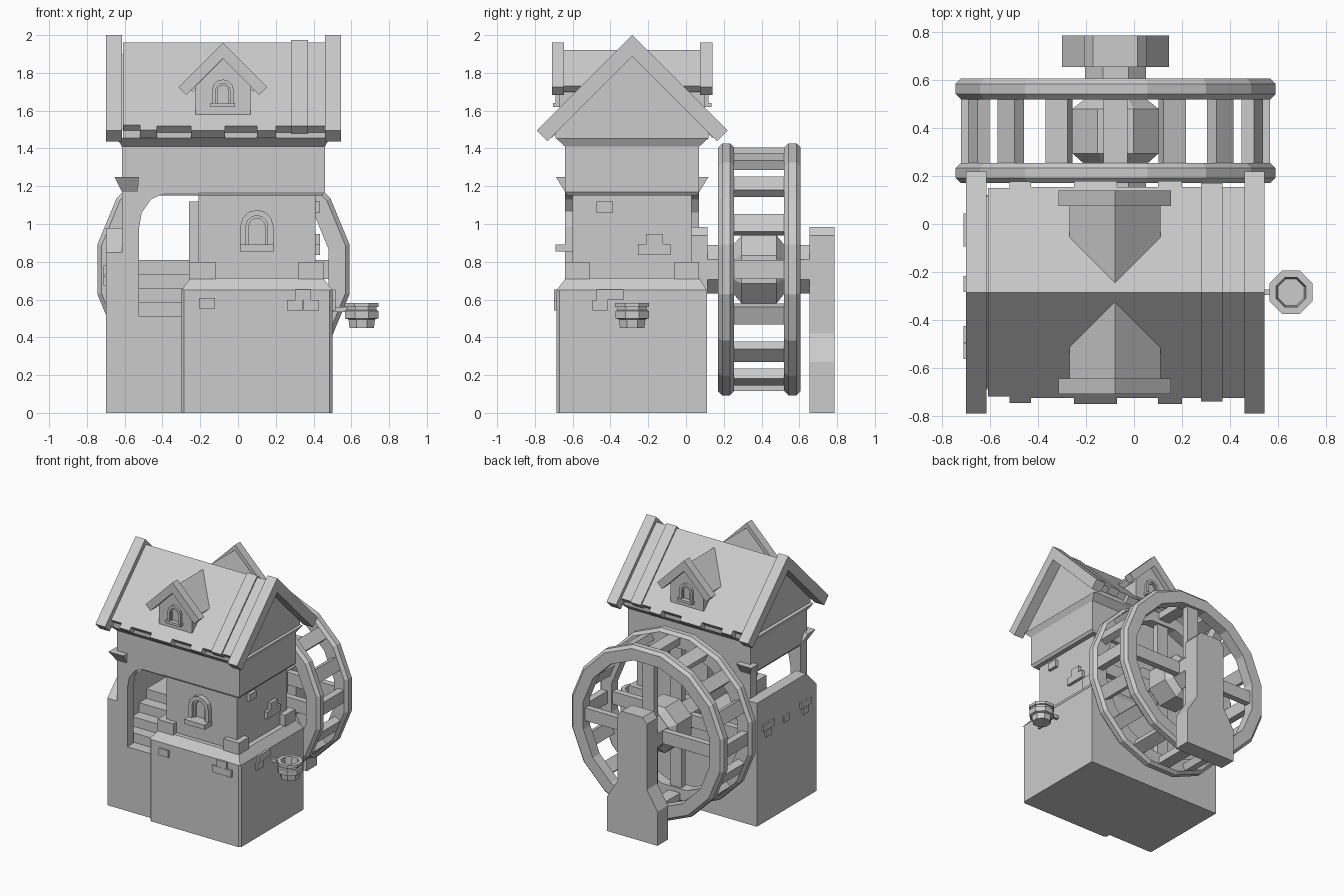
import bpy, bmesh
from math import pi, cos, sin

if "Cube" in bpy.data.objects:
    bpy.data.objects.remove(bpy.data.objects["Cube"])

AX = {'x': lambda u, v, w: (w, u, v), 'y': lambda u, v, w: (u, w, v), 'z': lambda u, v, w: (u, v, w)}


def finish(name, bm, bevel=0):
    bmesh.ops.recalc_face_normals(bm, faces=bm.faces[:])
    me = bpy.data.meshes.new(name)
    bm.to_mesh(me)
    bm.free()
    ob = bpy.data.objects.new(name, me)
    bpy.context.collection.objects.link(ob)
    if bevel:
        m = ob.modifiers.new("bevel", 'BEVEL')
        m.width, m.segments = bevel, 1
    return ob


def prism(name, pts, axis, a, b, bevel=0):
    """Extrude a 2D outline along an axis."""
    bm = bmesh.new()
    lo, hi = [[bm.verts.new(AX[axis](u, v, w)) for u, v in pts] for w in (a, b)]
    bm.faces.new(lo)
    bm.faces.new(hi)
    n = len(pts)
    for i in range(n):
        j = (i + 1) % n
        bm.faces.new((lo[i], lo[j], hi[j], hi[i]))
    return finish(name, bm, bevel)


def box(name, x0, x1, y0, y1, z0, z1, bevel=0):
    return prism(name, [(x0, y0), (x1, y0), (x1, y1), (x0, y1)], 'z', z0, z1, bevel)


def taper(name, lower, z0, upper, z1):
    """Box whose top and bottom rectangles (x0,x1,y0,y1) differ."""
    bm = bmesh.new()
    a, b = [[bm.verts.new((r[i], r[j], z)) for i, j in ((0, 2), (1, 2), (1, 3), (0, 3))]
            for r, z in ((lower, z0), (upper, z1))]
    bm.faces.new(a)
    bm.faces.new(b)
    for i in range(4):
        j = (i + 1) % 4
        bm.faces.new((a[i], a[j], b[j], b[i]))
    return finish(name, bm)


def revolve(name, prof, n, axis, cu, cv, ring=False):
    """Revolve (apothem, position) points with n flat sides; ring closes the profile."""
    bm = bmesh.new()
    k = 1 / cos(pi / n)
    loops = [[bm.verts.new(AX[axis](cu + r * k * cos(2 * pi * (i + .5) / n),
                                    cv + r * k * sin(2 * pi * (i + .5) / n), w)) for i in range(n)]
             for r, w in prof]
    pairs = list(zip(loops, loops[1:])) + ([(loops[-1], loops[0])] if ring else [])
    for p, q in pairs:
        for i in range(n):
            j = (i + 1) % n
            bm.faces.new((p[i], p[j], q[j], q[i]))
    if not ring:
        bm.faces.new(loops[0])
        bm.faces.new(loops[-1])
    return finish(name, bm)


def chevron(name, c, apex, half, t, axis, a, b):
    """45 degree pitched roof section."""
    prism(name, [(c, apex), (c + half, apex - half), (c + half - t, apex - half - t), (c, apex - 2 * t),
                 (c - half + t, apex - half - t), (c - half, apex - half)], axis, a, b)


def arch_pts(cx, z0, w, h):
    r = w / 2
    return [(cx + r, z0)] + [(cx + r * cos(pi * i / 6), z0 + h - r + r * sin(pi * i / 6))
                             for i in range(7)] + [(cx - r, z0)]


def window(name, cx, z0, w, h, t, y0, y1):
    prism(name + "_frame", arch_pts(cx, z0, w, h) + arch_pts(cx, z0, w - 2 * t, h - t)[::-1], 'y', y0, y1)
    prism(name + "_inner_frame", arch_pts(cx, z0, w - 2 * t, h - t)
          + arch_pts(cx, z0, w - 3 * t, h - 1.5 * t)[::-1], 'y', y0 + (y1 - y0) * .4, y1)


YC = -0.285          # ridge line

# Stone base with chamfered top
prism("stone_base", [(-.285, -.685), (.485, -.685), (.5, -.67), (.5, .11), (-.3, .11), (-.3, -.67)], 'z', 0, .65)
taper("base_chamfer", (-.3, .5, -.685, .11), .65, (-.25, .45, -.635, .07), .715)

# Tower, corner stones and timber band
box("tower", -.21, .41, -.6, .03, .7, 1.17)
for x0, x1 in ((-.26, -.12), (.32, .455)):
    for y0, y1 in ((-.64, -.51), (-.06, .07)):
        box("corner_stone", x0, x1, y0, y1, .68, .8)
box("tower_side_pilaster", -.26, -.2, -.33, -.2, .8, 1.12)
taper("band_underside", (-.6, .445, -.63, .06), 1.15, (-.615, .46, -.64, .07), 1.17)
box("timber_band", -.615, .46, -.64, .07, 1.17, 1.41)
taper("eaves_moulding", (-.615, .46, -.64, .07), 1.41, (-.64, .485, -.69, .12), 1.455)
box("attic_floor", -.61, .46, -.69, .12, 1.455, 1.52)

# Stair porch: lower block, steps, side wall
box("porch_base", -.61, -.26, -.64, .11, 0, .51)
for i, y in enumerate((-.55, -.46, -.37, -.28)):
    box("stair_step", -.61, -.2, y, .11, .5, .585 + i * .075)
prism("porch_side_wall", [(-.64, 0), (-.64, .85), (-.51, .98), (.11, .98), (.11, 0)], 'x', -.7, -.61)

# Arched porch frames front and back, with corbels on the posts
frame = [(-.615, .4), (-.525, .4), (-.525, .97), (-.51, 1.06), (-.46, 1.13), (-.39, 1.165),
         (-.21, 1.165), (-.21, 1.2), (-.615, 1.2)]
for y0, y1 in ((-.64, -.56), (-.01, .07)):
    prism("porch_arch", frame, 'y', y0, y1)
    out = -.69 if y0 < -.3 else .12
    ys = sorted((out, (y0 + y1) / 2))
    taper("corbel", (-.615, -.53, y0, y1), 1.17, (-.655, -.525, ys[0], ys[1]), 1.25)

# Roof: ragged slabs, gable trims, gable walls, raised plank
slabs = [(-.61, -.52, .435), (-.52, -.43, .462), (-.43, -.25, .44), (-.25, -.07, .465),
         (-.07, .1, .44), (.1, .2, .465), (.2, .46, .44)]
for x0, x1, half in slabs:
    chevron("roof_slab", YC, 1.96, half, .04, 'x', x0, x1)
chevron("roof_plank", YC, 1.975, .455, .04, 'x', .28, .37)
for x0, x1 in ((-.7, -.615), (.46, .545)):
    chevron("gable_trim", YC, 2.0, .505, .057, 'x', x0, x1)
prism("gable_wall", [(YC - .4, 1.5), (YC + .4, 1.5), (YC, 1.9)], 'x', -.615, .46)

# Dormers, front and back
for s in (-1, 1):
    Y = lambda d: YC + s * d
    prism("dormer_wall", [(-.225, 1.58), (.065, 1.58), (.065, 1.73), (-.08, 1.875), (-.225, 1.73)],
          'y', Y(.385), Y(.1))
    chevron("dormer_trim", -.08, 1.96, .235, .042, 'y', Y(.425), Y(.36))
    chevron("dormer_roof", -.08, 1.92, .19, .03, 'y', Y(.36), Y(0))
    window("dormer_window", -.08, 1.635, .115, .13, .02, Y(.405), Y(.38))
    box("dormer_sill", -.145, -.015, *sorted((Y(.42), Y(.38))), 1.62, 1.64)

# Tower window
window("tower_window", .1, .89, .175, .185, .03, -.64, -.595)
box("tower_window_sill", .01, .19, -.69, -.59, .855, .892)

# Loose bricks
for x, z in ((-.165, .58), (.345, .625), (.302, .57), (.388, .57)):
    box("brick_front", x - .042, x + .042, -.7, -.66, z - .027, z + .027)
for y, z in ((-.435, .625), (-.455, .57), (-.37, .625)):
    box("brick_base_side", .47, .515, y - .04, y + .04, z - .027, z + .027)
for y, z in ((-.43, 1.09), (-.165, .92), (-.21, .865), (-.125, .865)):
    box("brick_tower_side", .38, .435, y - .043, y + .043, z - .028, z + .028)
for y, z in ((.01, .755), (-.06, .755), (-.025, .7), (-.25, .73), (-.46, .755), (-.53, .755), (-.49, .7)):
    box("brick_porch_side", -.712, -.68, y - .034, y + .034, z - .025, z + .025)

# Water wheel: rims, paddles, spokes, hub, axle
WX, WZ = -.077, .76
for y0, y1 in ((.17, .255), (.52, .607)):
    revolve("wheel_rim", [(.555, y0), (.645, y0), (.667, y0 + .022), (.667, y1 - .022),
                          (.645, y1), (.555, y1)], 16, 'y', WX, WZ, True)


def radial_bar(name, r0, r1, w, a, y0, y1):
    pts = [(WX + r * cos(a) - t * sin(a), WZ + r * sin(a) + t * cos(a))
           for r, t in ((r0, -w), (r1, -w), (r1, w), (r0, w))]
    prism(name, pts, 'y', y0, y1)


for k in range(16):
    radial_bar("wheel_paddle", .59, .645, .05, k * pi / 8, .24, .53)
for k in range(4):
    for y0, y1 in ((.19, .24), (.535, .585)):
        radial_bar("wheel_spoke", .1, .58, .05, k * pi / 2, y0, y1)
revolve("wheel_hub", [(.13, .25), (.18, .295), (.18, .48), (.13, .52)], 8, 'y', WX, WZ)
revolve("axle", [(.128, .05), (.128, .68)], 8, 'y', WX, WZ)

# Axle supports: tall outer post, short bearing block on the house
prism("outer_post", [(-.3, 0), (.145, 0), (.145, .27), (.053, .42), (.053, .94), (.015, .985),
                     (-.17, .985), (-.207, .94), (-.207, .42), (-.3, .27)], 'y', .655, .787)
prism("bearing_block", [(-.207, .65), (.053, .65), (.053, .94), (.015, .985), (-.17, .985), (-.207, .94)],
      'y', .02, .115)

# Hanging bucket with its bracket
revolve("bucket", [(.065, .45), (.07, .495), (.088, .5), (.088, .54), (.078, .545), (.078, .56), (.09, .56),
                   (.09, .583), (.062, .583), (.055, .52)], 8, 'z', .655, YC)
box("bucket_bracket", .48, .585, YC - .012, YC + .012, .535, .56)
